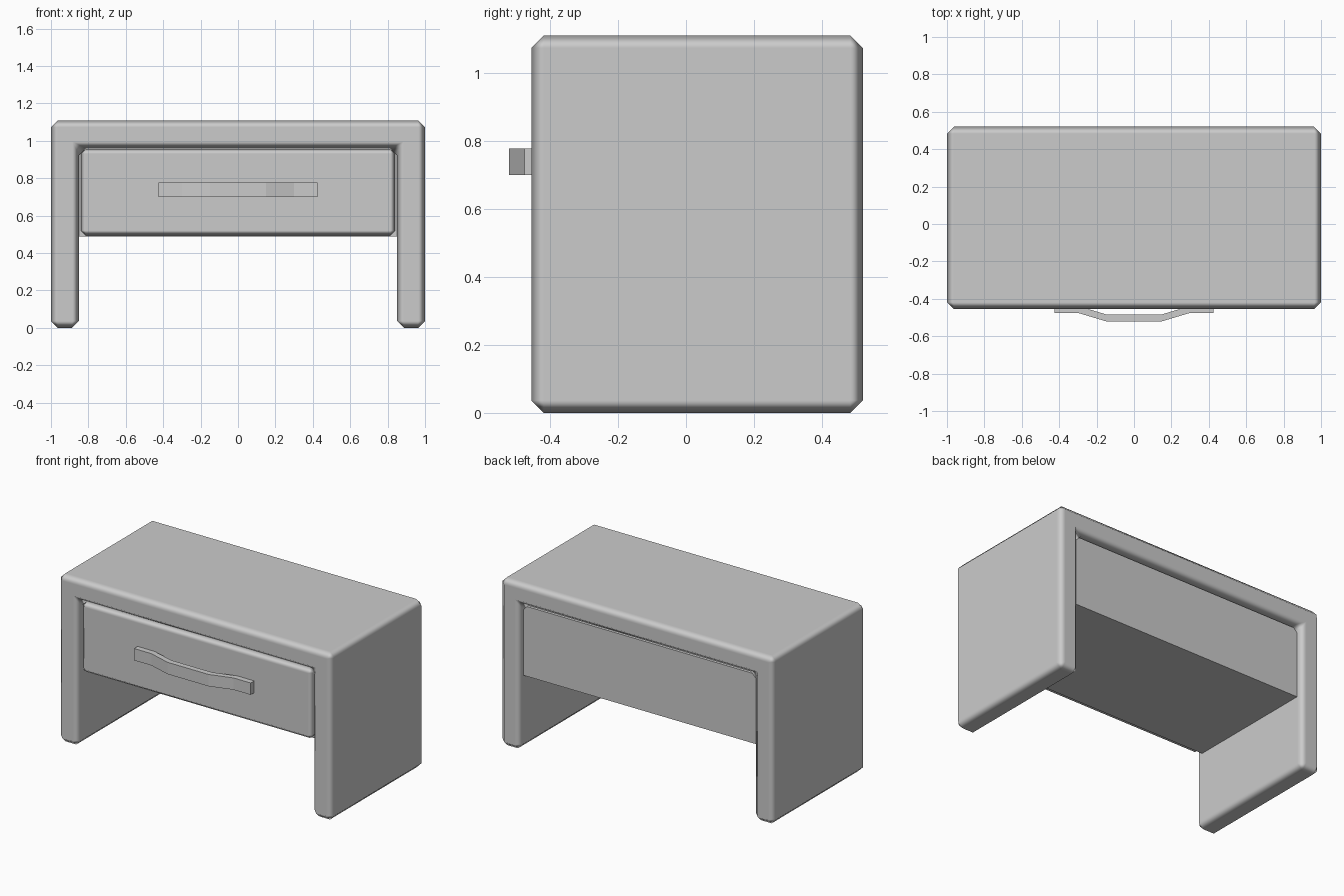
import bpy
import bmesh

cube = bpy.data.objects.get("Cube")
if cube:
    bpy.data.objects.remove(cube, do_unlink=True)

grey = bpy.data.materials.new("plain_grey")
grey.use_nodes = True
colour = (0.6, 0.6, 0.6, 1)
grey.diffuse_color = colour
grey.node_tree.nodes["Principled BSDF"].inputs["Base Color"].default_value = colour


def prism(name, outline, direction):
    """Extrude a closed outline along a direction into a solid."""
    bm = bmesh.new()
    face = bm.faces.new([bm.verts.new(p) for p in outline])
    out = bmesh.ops.extrude_face_region(bm, geom=[face])
    moved = [v for v in out["geom"] if isinstance(v, bmesh.types.BMVert)]
    bmesh.ops.translate(bm, verts=moved, vec=direction)
    bmesh.ops.recalc_face_normals(bm, faces=bm.faces)
    mesh = bpy.data.meshes.new(name)
    bm.to_mesh(mesh)
    bm.free()
    mesh.materials.append(grey)
    obj = bpy.data.objects.new(name, mesh)
    bpy.context.collection.objects.link(obj)
    return obj


def box(name, x, y0, y1, z0, z1):
    outline = [(-x, y0, z0), (x, y0, z0), (x, y0, z1), (-x, y0, z1)]
    return prism(name, outline, (0, y1 - y0, 0))


def soften(obj, width):
    """Single chamfer shaded as a soft rounded edge."""
    obj.data.shade_smooth()
    bevel = obj.modifiers.new("soft_edges", "BEVEL")
    bevel.width = width
    bevel.segments = 1
    bevel.limit_method = "ANGLE"
    bevel.harden_normals = True


# Frame: tabletop and both side legs as one bent board
half, inner, top, under = 1.0, 0.85, 1.11, 0.96
front, back = -0.455, 0.52
right = [(half, 0), (half, top)]
hollow = [(inner, under), (inner, 0)]
loop = [(-x, z) for x, z in right] + right[::-1] + hollow[::-1] + [(-x, z) for x, z in hollow]
frame = prism("frame", [(x, front, z) for x, z in loop], (0, back - front, 0))
soften(frame, 0.037)

# Drawer case between the legs
box("drawer_case", 0.85, -0.39, 0.48, 0.49, 0.95)

# Drawer front with softened edges
drawer = box("drawer_front", 0.84, -0.437, -0.36, 0.495, 0.957)
soften(drawer, 0.026)

# Bowed strap handle
rail = [(-0.425, -0.475), (-0.3, -0.475), (-0.15, -0.52)]
rail += [(-x, y) for x, y in reversed(rail)]
strap = rail + [(x, y + 0.037) for x, y in reversed(rail)]
prism("handle", [(x, y, 0.7) for x, y in strap], (0, 0, 0.078))
